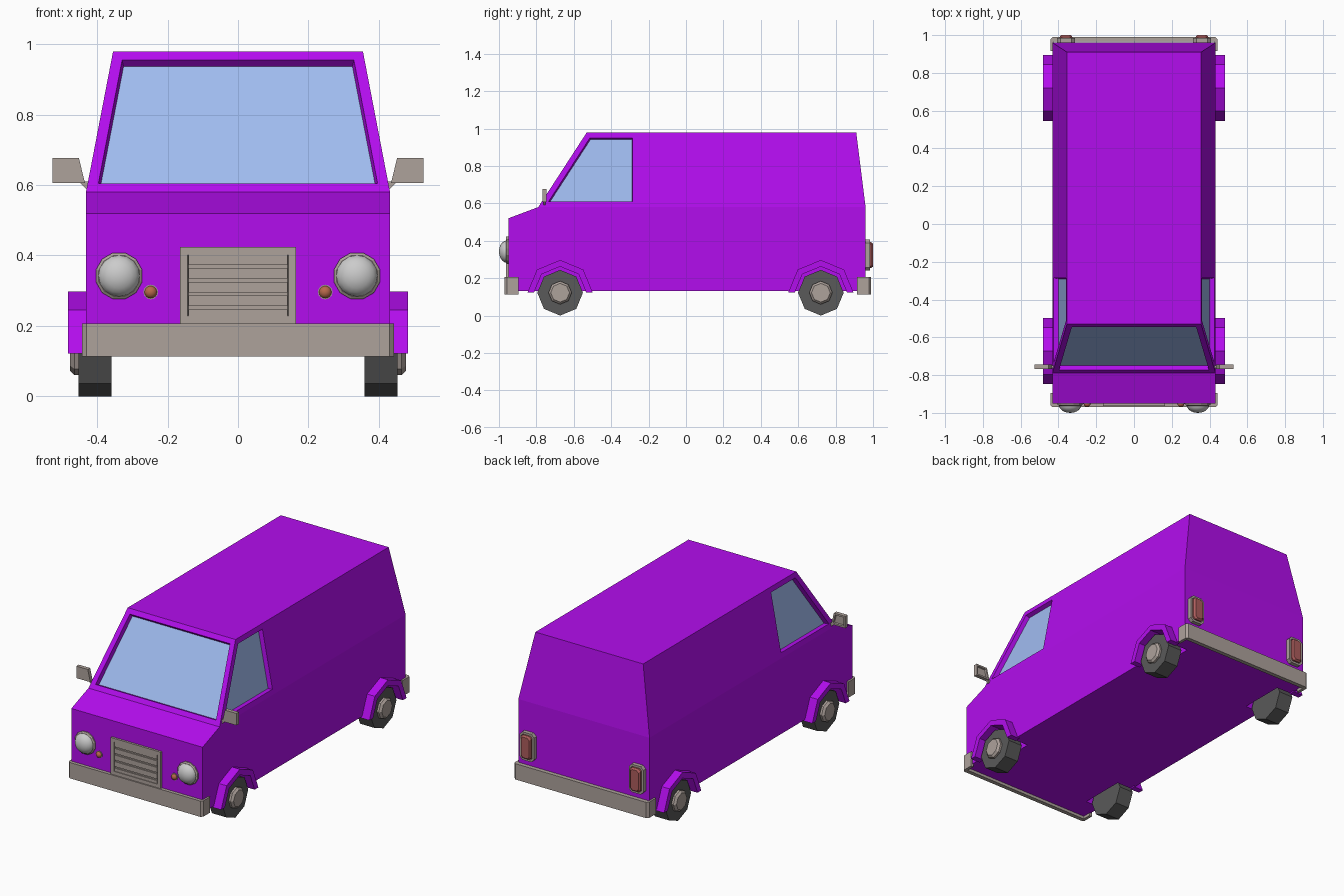
import bpy, bmesh, math
from mathutils import Matrix, Vector

if "Cube" in bpy.data.objects:
    bpy.data.objects.remove(bpy.data.objects["Cube"])


def material(name, *rgb):
    m = bpy.data.materials.new(name)
    m.diffuse_color = (*rgb, 1)
    m.use_nodes = True
    m.node_tree.nodes["Principled BSDF"].inputs["Base Color"].default_value = m.diffuse_color
    return m


PAINT = material("paint", 0.45, 0.004, 0.85)
GLASS = material("glass", 0.35, 0.50, 0.87)
TRIM = material("trim", 0.42, 0.36, 0.33)
RUBBER = material("rubber", 0.10, 0.10, 0.10)
LAMP = material("lamp", 0.60, 0.60, 0.60)
RED = material("red_lens", 0.42, 0.11, 0.11)
AMBER = material("amber_lens", 0.48, 0.14, 0.07)


def finish(name, bm, mats, mirror=False):
    me = bpy.data.meshes.new(name)
    bm.to_mesh(me)
    bm.free()
    ob = bpy.data.objects.new(name, me)
    bpy.context.collection.objects.link(ob)
    for m in mats:
        me.materials.append(m)
    if mirror:
        md = ob.modifiers.new("mirror", 'MIRROR')
        md.use_mirror_merge = False
    return ob


def place(axis, a, p):
    u, v = p
    return {'x': (a, u, v), 'y': (u, a, v), 'z': (u, v, a)}[axis]


def loft(name, axis, sections, mat, mirror=False, inset=None):
    """Join (position, outline) sections along an axis; optionally inset the last cap."""
    bm = bmesh.new()
    rings = [[bm.verts.new(place(axis, a, p)) for p in pts] for a, pts in sections]
    n = len(rings[0])
    for r, s in zip(rings, rings[1:]):
        for i in range(n):
            j = (i + 1) % n
            bm.faces.new((r[i], r[j], s[j], s[i]))
    bm.faces.new(rings[0])
    cap = bm.faces.new(rings[-1])
    bmesh.ops.recalc_face_normals(bm, faces=bm.faces)
    if inset:
        bmesh.ops.inset_individual(bm, faces=[cap], thickness=inset[0], use_even_offset=True)
        bmesh.ops.inset_individual(bm, faces=[cap], thickness=0.002, depth=-inset[1],
                                   use_even_offset=True)
    return finish(name, bm, [mat], mirror)


def prism(name, axis, a, b, pts, mat, mirror=False, inset=None):
    return loft(name, axis, [(a, pts), (b, pts)], mat, mirror, inset)


def polygon(cu, cv, r, n, start=0.0, sweep=360.0):
    count = n if sweep == 360 else n + 1
    ang = [math.radians(start + sweep * i / n) for i in range(count)]
    return [(cu + r * math.cos(t), cv + r * math.sin(t)) for t in ang]


def rect(cu, cv, w, h, c=0.0):
    """Rectangle of half sizes w, h with chamfer c."""
    if not c:
        return [(cu - w, cv - h), (cu + w, cv - h), (cu + w, cv + h), (cu - w, cv + h)]
    return [(cu + x, cv + y) for x, y in (
        (c - w, -h), (w - c, -h), (w, c - h), (w, h - c),
        (w - c, h), (c - w, h), (-w, h - c), (-w, c - h))]


def dome(name, loc, scale, mat):
    bm = bmesh.new()
    bmesh.ops.create_uvsphere(
        bm, u_segments=16, v_segments=10, radius=1,
        matrix=Matrix.Translation(loc) @ Matrix.Diagonal((*scale, 1)) @ Matrix.Rotation(math.pi / 2, 4, 'X'))
    for f in bm.faces:
        f.smooth = True
    return finish(name, bm, [mat], True)


# Body shell: side profile, narrowing above the waistline
profile = [(-0.95, 0.13), (-0.95, 0.52), (-0.79, 0.58), (-0.53, 0.98),
           (0.91, 0.98), (0.96, 0.58), (0.96, 0.13)]
bm = bmesh.new()
L, R = [[bm.verts.new((s * (0.355 if z > 0.9 else 0.432), y, z)) for y, z in profile] for s in (-1, 1)]
for i in range(7):
    j = (i + 1) % 7
    bm.faces.new((L[i], L[j], R[j], R[i]))
for side in (L, R):
    bm.faces.new([side[k] for k in (0, 1, 2, 5, 6)])
    bm.faces.new(side[2:6])
bmesh.ops.recalc_face_normals(bm, faces=bm.faces)
bmesh.ops.bisect_plane(bm, geom=bm.verts[:] + bm.edges[:] + bm.faces[:],
                       plane_co=(0, -0.255, 0), plane_no=(0, 1, 0))
bm.normal_update()

# Recessed windscreen and side windows
panes = []
for f in bm.faces:
    c = f.calc_center_median()
    if (f.normal.y < -0.5 and f.normal.z > 0.3) or \
            (abs(f.normal.x) > 0.5 and c.z > 0.65 and c.y < -0.255):
        panes.append(f)
bmesh.ops.inset_individual(bm, faces=panes, thickness=0.03, use_even_offset=True)
bmesh.ops.inset_individual(bm, faces=panes, thickness=0.005, depth=-0.025, use_even_offset=True)
for f in panes:
    f.material_index = 1
body = finish("body", bm, [PAINT, GLASS])

# Wheels, hubs, flared arches and wheel wells
for end, cy in (("front", -0.673), ("rear", 0.721)):
    prism(end + "_tyre", 'x', 0.36, 0.453, polygon(cy, 0.122, 0.122, 8), RUBBER, True)
    loft(end + "_hub", 'x', [(x, polygon(cy, 0.122, r, 8)) for x, r in
                             ((0.44, 0.062), (0.465, 0.062), (0.477, 0.05))], TRIM, True)
    arch = polygon(cy, 0.122, 0.175, 4, 0, 180) + polygon(cy, 0.122, 0.14, 4, 180, -180)
    prism(end + "_arch", 'x', 0.42, 0.483, arch, PAINT, True)
    cutter = prism("well_cutter", 'x', 0.33, 0.6, polygon(cy, 0.122, 0.14, 8), PAINT, True)
    cutter.hide_render = True
    md = body.modifiers.new("well", 'BOOLEAN')
    md.operation = 'DIFFERENCE'
    md.solver = 'EXACT'
    md.object = cutter
    bpy.context.view_layer.objects.active = body
    bpy.ops.object.modifier_apply(modifier="well")
    bpy.data.objects.remove(cutter)

# Wrap-around bumpers
for end, s, y0 in (("front", -1, 0.895), ("rear", 1, 0.915)):
    y1 = y0 + 0.075
    half = [(0.443, y0), (0.443, y1 - 0.012), (0.431, y1)]
    inner = [(0.425, y1 - 0.025), (0.425, y0)]
    outline = half + [(-x, y) for x, y in half[::-1]] + \
        [(-x, y) for x, y in inner[::-1]] + inner
    prism(end + "_bumper", 'z', 0.113, 0.207, [(x, s * y) for x, y in outline], TRIM)

# Grille frame with slats
prism("grille_frame", 'y', -0.94, -0.963, rect(0, 0.315, 0.165, 0.109), TRIM, inset=(0.022, 0.01))
for i in range(5):
    prism("grille_slat", 'y', -0.945, -0.96, rect(0, 0.388 - 0.039 * i, 0.14, 0.015), TRIM)

# Headlights and indicators
loft("headlight_ring", 'y', [(y, polygon(0.338, 0.342, r, 12, 15)) for y, r in
                             ((-0.94, 0.068), (-0.957, 0.068), (-0.963, 0.06))], TRIM, True)
dome("headlight_lens", (0.338, -0.957, 0.342), (0.06, 0.043, 0.06), LAMP)
prism("indicator_ring", 'y', -0.94, -0.954, polygon(0.248, 0.296, 0.021, 12), TRIM, True)
dome("indicator_lens", (0.248, -0.952, 0.296), (0.018, 0.016, 0.018), AMBER)

# Tail lamps
prism("tail_lamp_frame", 'y', 0.95, 0.984, rect(0.36, 0.323, 0.048, 0.083, 0.018), TRIM, True,
      inset=(0.012, 0.01))
loft("tail_lamp_lens", 'y', [(0.96, rect(0.36, 0.323, 0.034, 0.069, 0.012)),
                             (0.99, rect(0.36, 0.323, 0.034, 0.069, 0.012)),
                             (1.0, rect(0.36, 0.323, 0.026, 0.061, 0.012))], RED, True)

# Door mirrors and their stalks
prism("mirror", 'y', -0.768, -0.745,
      [(0.435, 0.606), (0.527, 0.606), (0.527, 0.677), (0.452, 0.677)], TRIM, True,
      inset=(0.01, 0.01))
prism("mirror_stalk", 'y', -0.763, -0.75,
      [(0.42, 0.59), (0.432, 0.59), (0.452, 0.61), (0.42, 0.61)], TRIM, True)
